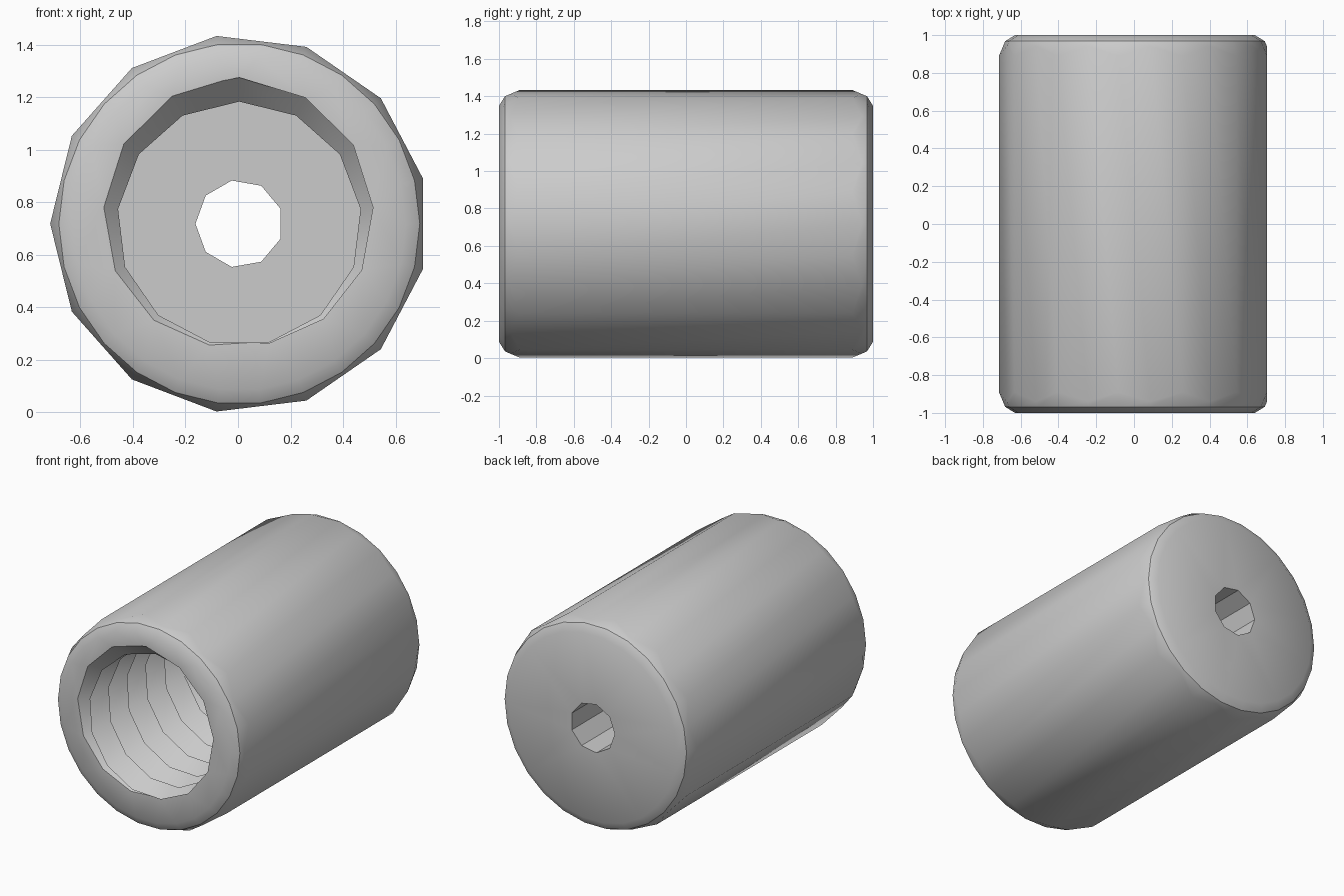
import bpy
import bmesh
from math import cos, sin, pi, tau

cube = bpy.data.objects.get("Cube")
if cube:
    bpy.data.objects.remove(cube, do_unlink=True)

SIDES = 13
CX, CZ = 0.005, 0.718
FRONT, FLOOR, BACK = -1.0, 0.6, 1.0
OUTER_R, HOLE_R = 0.72, 0.167
CREST_R, ROOT_R, PITCH = 0.465, 0.56, 0.2

bm = bmesh.new()


def point(r, a, y):
    return bm.verts.new((CX + r * cos(a), y, CZ + r * sin(a)))


def ring(n, r, y):
    return [point(r, pi + tau * i / n, y) for i in range(n)]


def skin(a, b):
    n = len(a)
    for i in range(n):
        k = (i + 1) % n
        bm.faces.new((a[i], a[k], b[k], b[i]))


def open_edges(y):
    return [e for e in bm.edges if e.is_boundary
            and all(abs(v.co.y - y) < 1e-4 for v in e.verts)]


def cap(y):
    bmesh.ops.triangle_fill(bm, edges=open_edges(y), use_beauty=True)


# Threaded bore: crest and root helices joined into V-shaped flanks
crest, root = {}, {}
first, last = -2 * SIDES, 11 * SIDES
for j in range(first, last + SIDES + 2):
    a = -pi / 2 + pi / SIDES - tau * j / SIDES
    y = FRONT - 0.004 + PITCH * j / SIDES
    crest[j] = point(CREST_R, a, y)
    root[j] = point(ROOT_R, a, y + PITCH / 2)
for j in range(first, last):
    bm.faces.new((crest[j], crest[j + 1], root[j + 1], root[j]))
    bm.faces.new((root[j], root[j + 1], crest[j + 1 + SIDES], crest[j + SIDES]))

# Trim the thread at the mouth and at the cavity floor
for y, direction in ((FRONT, -1), (FLOOR, 1)):
    bmesh.ops.bisect_plane(bm, geom=bm.verts[:] + bm.edges[:] + bm.faces[:],
                           dist=1e-5, plane_co=(0, y, 0),
                           plane_no=(0, direction, 0), clear_outer=True)
bmesh.ops.delete(bm, geom=[v for v in bm.verts if not v.link_faces], context='VERTS')

# Outer wall with rounded ends; the rounding meets each flat in a scallop
shoulders = []
for s in (-1, 1):
    shoulder = []
    for i in range(2 * SIDES):
        corner = i % 2 == 0
        r = OUTER_R if corner else OUTER_R * cos(pi / SIDES)
        shoulder.append(point(r, pi + pi * i / SIDES, s * (0.89 if corner else 0.94)))
    bend = ring(2 * SIDES, 0.687, s * 0.968)
    rim = ring(2 * SIDES, 0.635, s * BACK)
    skin(shoulder, bend)
    skin(bend, rim)
    shoulders.append(shoulder)
skin(*shoulders)

# Small hole through the thick end wall
skin(ring(9, HOLE_R, FLOOR), ring(9, HOLE_R, BACK))

# Flat mouth, cavity floor and back faces
for y in (FRONT, FLOOR, BACK):
    cap(y)
bmesh.ops.recalc_face_normals(bm, faces=bm.faces[:])

mesh = bpy.data.meshes.new("threaded_sleeve")
bm.to_mesh(mesh)
bm.free()
sleeve = bpy.data.objects.new("threaded_sleeve", mesh)
bpy.context.collection.objects.link(sleeve)

# Plain grey material
grey = bpy.data.materials.new("plain_grey")
grey.use_nodes = True
colour = (0.6, 0.6, 0.6, 1)
grey.diffuse_color = colour
grey.node_tree.nodes["Principled BSDF"].inputs["Base Color"].default_value = colour
mesh.materials.append(grey)

bpy.ops.object.select_all(action='DESELECT')
sleeve.select_set(True)
bpy.context.view_layer.objects.active = sleeve
bpy.ops.object.shade_smooth_by_angle(angle=pi * 33 / 180)
